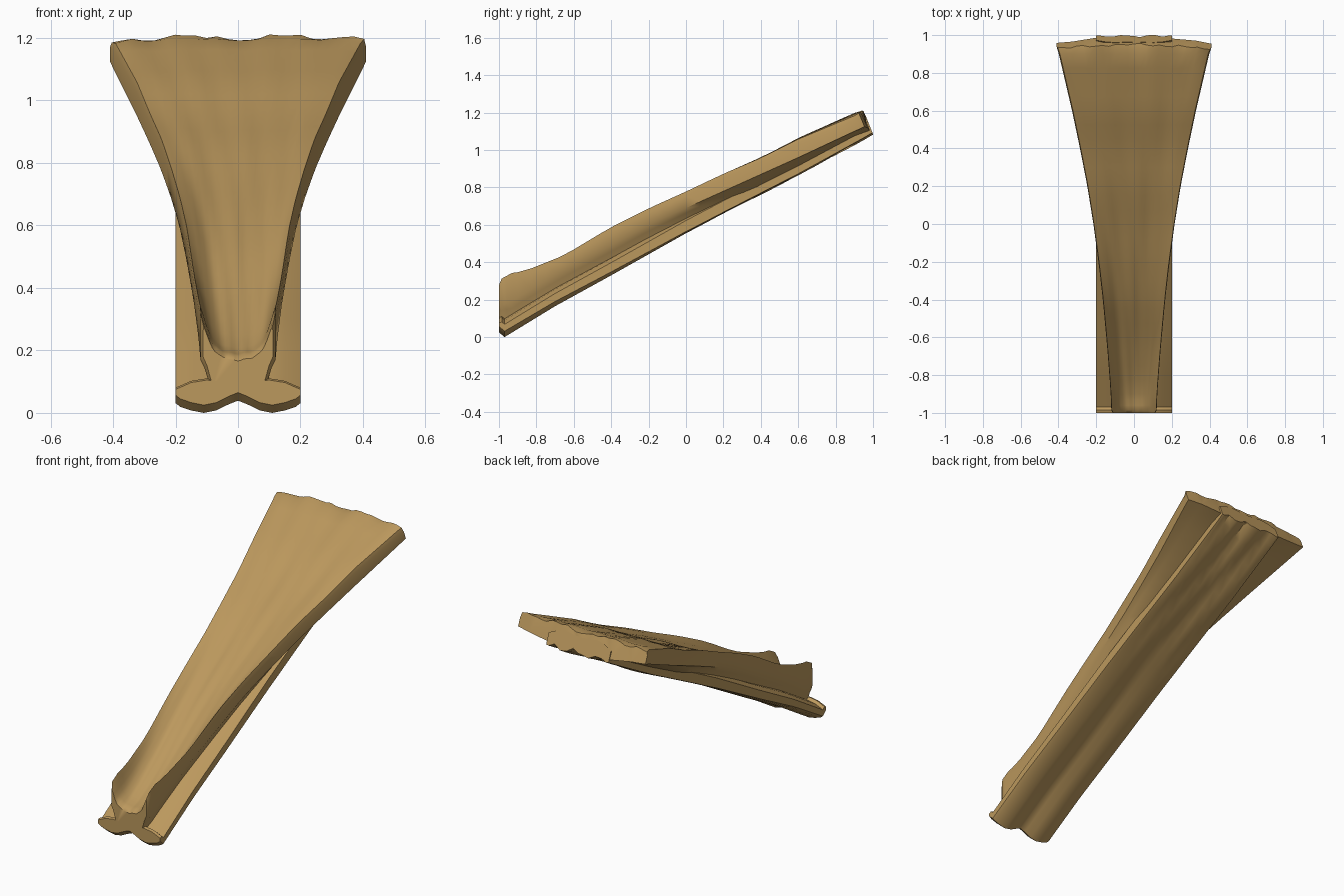
import bpy, bmesh, math, random

if "Cube" in bpy.data.objects:
    bpy.data.objects.remove(bpy.data.objects["Cube"])

random.seed(4)
mat = bpy.data.materials.new("tan_wood")
mat.diffuse_color = (0.50, 0.315, 0.11, 1)
mat.use_nodes = True
mat.node_tree.nodes["Principled BSDF"].inputs["Base Color"].default_value = mat.diffuse_color


def lerp(table, y, col):
    """Piecewise linear lookup of a column in a table keyed by y."""
    for a, b in zip(table, table[1:]):
        if y <= b[0]:
            t = (y - a[0]) / (b[0] - a[0])
            return a[col] + (b[col] - a[col]) * max(0, t)
    return table[-1][col]


def loft(name, rings):
    """Skin closed rings of equal length and cap both ends."""
    bm = bmesh.new()
    vs = [[bm.verts.new(p) for p in r] for r in rings]
    n = len(vs[0])
    for a, b in zip(vs, vs[1:]):
        for i in range(n):
            j = (i + 1) % n
            bm.faces.new((a[i], a[j], b[j], b[i]))
    bm.faces.new(vs[0][::-1])
    bm.faces.new(vs[-1])
    bmesh.ops.triangulate(bm, faces=[f for f in bm.faces if len(f.verts) > 4])
    bmesh.ops.recalc_face_normals(bm, faces=bm.faces)
    me = bpy.data.meshes.new(name)
    bm.to_mesh(me)
    bm.free()
    me.materials.append(mat)
    ob = bpy.data.objects.new(name, me)
    bpy.context.collection.objects.link(ob)
    bpy.ops.object.select_all(action='DESELECT')
    ob.select_set(True)
    bpy.context.view_layer.objects.active = ob
    bpy.ops.object.shade_smooth_by_angle(angle=math.radians(45))
    return ob


# Lower plank: y, lowest z
BEAM = [(-1, 0.025), (-0.97, 0.0), (-0.7, 0.165), (-0.4, 0.33), (0, 0.555),
        (0.2, 0.66), (0.6, 0.865), (0.9, 1.03), (1.0, 1.085)]
ys = [-1, -0.985, -0.97] + [round(-0.9 + 0.1 * i, 2) for i in range(19)] + [0.95, 1.0]
# Across the underside: x, height above the lowest line (two rounded lobes)
LOBES = [(0, 0.04), (0.03, 0.028), (0.07, 0.008), (0.11, 0), (0.15, 0.008), (0.185, 0.02), (0.2, 0.032)]

rings = []
for y in ys:
    lo = lerp(BEAM, y, 1)
    f = max(0.25, 1 - 0.7 * (y + 1))                # lobes fade uphill
    edge = 0.05 if y < -0.99 else 0.068
    sec = []
    for s in (1, -1):
        w = 0.014 * max(0, y)                       # wrinkles near the top end
        half = [(s * x, lo + h * f + (w * (0.6 + math.sin(s * 43 * x + 7 * y)) if 0 < x < 0.18 else 0))
                for x, h in LOBES]
        half += [(s * 0.2, lo + edge), (s * 0.15, lo + edge + 0.022), (s * 0.1, lo + edge + 0.03)]
        sec += half if s == 1 else [(0, lo + edge + 0.02)] + half[:0:-1]
    back = 0.4 if y == 1 else 0
    rings.append([(x, y - back * (z - lo), z) for x, z in sec])
loft("lower_plank", rings)

# Upper flared trough: y, half width, rim z, lower side z, bottom z, trough depth
SLAB = [(-1, 0.112, 0.29, 0.18, 0.085, 0.12), (-0.985, 0.120, 0.325, 0.17, 0.075, 0.14),
        (-0.93, 0.122, 0.355, 0.19, 0.07, 0.155), (-0.87, 0.125, 0.362, 0.23, 0.11, 0.14),
        (-0.65, 0.142, 0.45, 0.36, 0.24, 0.095), (-0.4, 0.165, 0.60, 0.49, 0.38, 0.075),
        (-0.2, 0.188, 0.70, 0.60, 0.49, 0.06), (0, 0.215, 0.79, 0.69, 0.60, 0.045),
        (0.2, 0.247, 0.885, 0.78, 0.71, 0.03), (0.4, 0.286, 0.97, 0.87, 0.815, 0.02),
        (0.6, 0.328, 1.07, 0.96, 0.915, 0.01), (0.9, 0.398, 1.195, 1.10, 1.075, 0.0),
        (0.985, 0.410, 1.205, 1.125, 1.105, 0.0)]
ys = sorted({round(-0.9 + 0.075 * i, 3) for i in range(25)} | {-1, -0.985, -0.96, -0.93, 0.985})
N = 24
end_z = [random.uniform(-0.012, 0.006) for _ in range(N + 1)]

rings = []
for y in ys:
    w, top, side, bot, deep = (lerp(SLAB, y, c) for c in (1, 2, 3, 4, 5))
    last = y == ys[-1]
    sec = []
    for i in range(N + 1):                          # top, hollowed, with lengthwise grain folds
        u = -1 + 2 * i / N
        z = top - 0.012 * abs(u) ** 8 - deep * (1 - abs(u) ** 3.5)
        if 0 < i < N:
            z += 0.004 * math.sin(13 * u + 1.5 * y) * math.sin(5 * y + 4 * u)
        if last:
            z += end_z[i]
        sec.append((u * w * 0.985, z))
    xb = min(0.2, w * 0.72)
    right = [(w, top - 0.035), (w, side), (w * 0.6 + xb * 0.4, side * 0.7 + bot * 0.3), (xb, bot)]
    sec += right + [(0, bot)] + [(-x, z) for x, z in right[::-1]]
    ring = []
    for x, z in sec:
        yy = y
        if last:                                    # squared-off end, set back at the corners
            yy = 0.99 - 0.42 * (z - bot) - 0.025 * (abs(x) / 0.41) ** 2 + 0.004 * math.sin(60 * x)
        ring.append((x, yy, z))
    rings.append(ring)
loft("flared_trough", rings)
